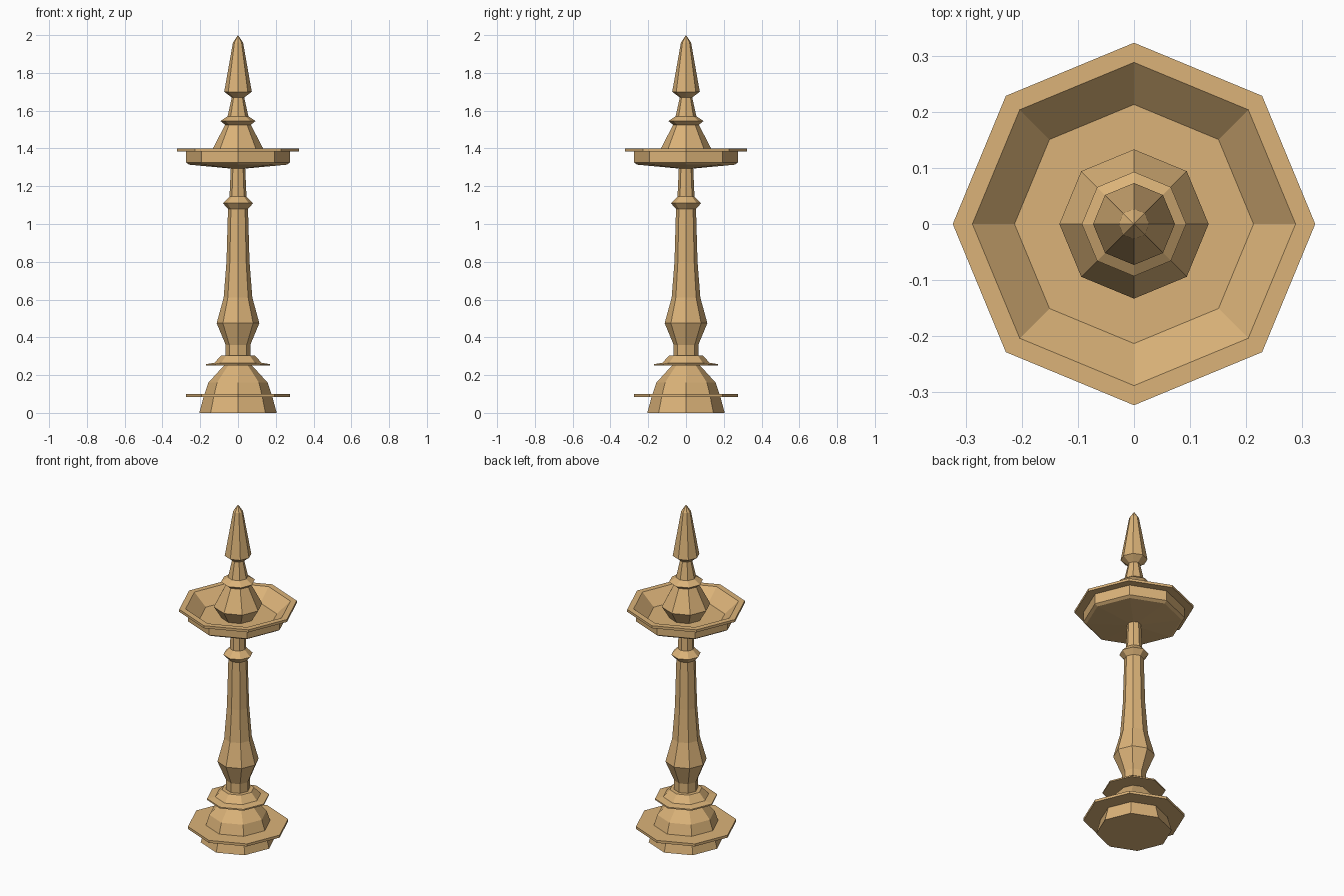
import bpy, bmesh
from math import cos, sin, pi

if "Cube" in bpy.data.objects:
    bpy.data.objects.remove(bpy.data.objects["Cube"])

SIDES = 8
brass = bpy.data.materials.new("brass")
brass.diffuse_color = (0.71, 0.45, 0.19, 1)
brass.use_nodes = True
brass.node_tree.nodes["Principled BSDF"].inputs["Base Color"].default_value = brass.diffuse_color


def lathe(name, profile):
    """Spin (radius, z) points, listed bottom to top along the outside, into a closed octagonal solid."""
    bm = bmesh.new()
    rings = []
    for r, z in profile:
        if r == 0:
            rings.append([bm.verts.new((0, 0, z))] * SIDES)
        else:
            rings.append([bm.verts.new((r * cos(2 * pi * i / SIDES), r * sin(2 * pi * i / SIDES), z))
                          for i in range(SIDES)])
    for a, b in zip(rings, rings[1:]):
        for i in range(SIDES):
            j = (i + 1) % SIDES
            bm.faces.new(list(dict.fromkeys((a[i], a[j], b[j], b[i]))))
    # flat caps on open ends
    for ring in (rings[0], rings[-1]):
        if len(set(ring)) == SIDES:
            bm.faces.new(ring)
    bmesh.ops.recalc_face_normals(bm, faces=bm.faces)
    mesh = bpy.data.meshes.new(name)
    bm.to_mesh(mesh)
    bm.free()
    mesh.materials.append(brass)
    obj = bpy.data.objects.new(name, mesh)
    bpy.context.collection.objects.link(obj)
    return obj


# Stepped foot with its wide drip plate
lathe("foot", [(0.205, 0), (0.182, 0.085), (0.275, 0.085), (0.275, 0.10),
               (0.177, 0.10), (0.157, 0.16), (0.075, 0.25)])

# Small plate and its sloped collar
lathe("lower_plate", [(0.17, 0.25), (0.17, 0.258), (0.125, 0.265), (0.088, 0.305)])

# Baluster column with bulge and neck ring
lathe("column", [(0.065, 0.30), (0.065, 0.36), (0.113, 0.475), (0.076, 0.61), (0.061, 0.80),
                 (0.053, 1.08), (0.08, 1.11), (0.045, 1.145), (0.038, 1.30)])

# Oil bowl: underside, wall, flat rim, inner slope and floor
lathe("bowl", [(0, 1.29), (0.258, 1.314), (0.275, 1.325), (0.275, 1.385), (0.323, 1.385),
               (0.323, 1.40), (0.288, 1.40), (0.213, 1.33), (0, 1.33)])

# Finial rising from the bowl floor
lathe("finial", [(0.09, 1.33), (0.133, 1.40), (0.068, 1.525), (0.093, 1.545), (0.055, 1.57),
                 (0.033, 1.67), (0.073, 1.70), (0.027, 1.96), (0, 2.0)])
